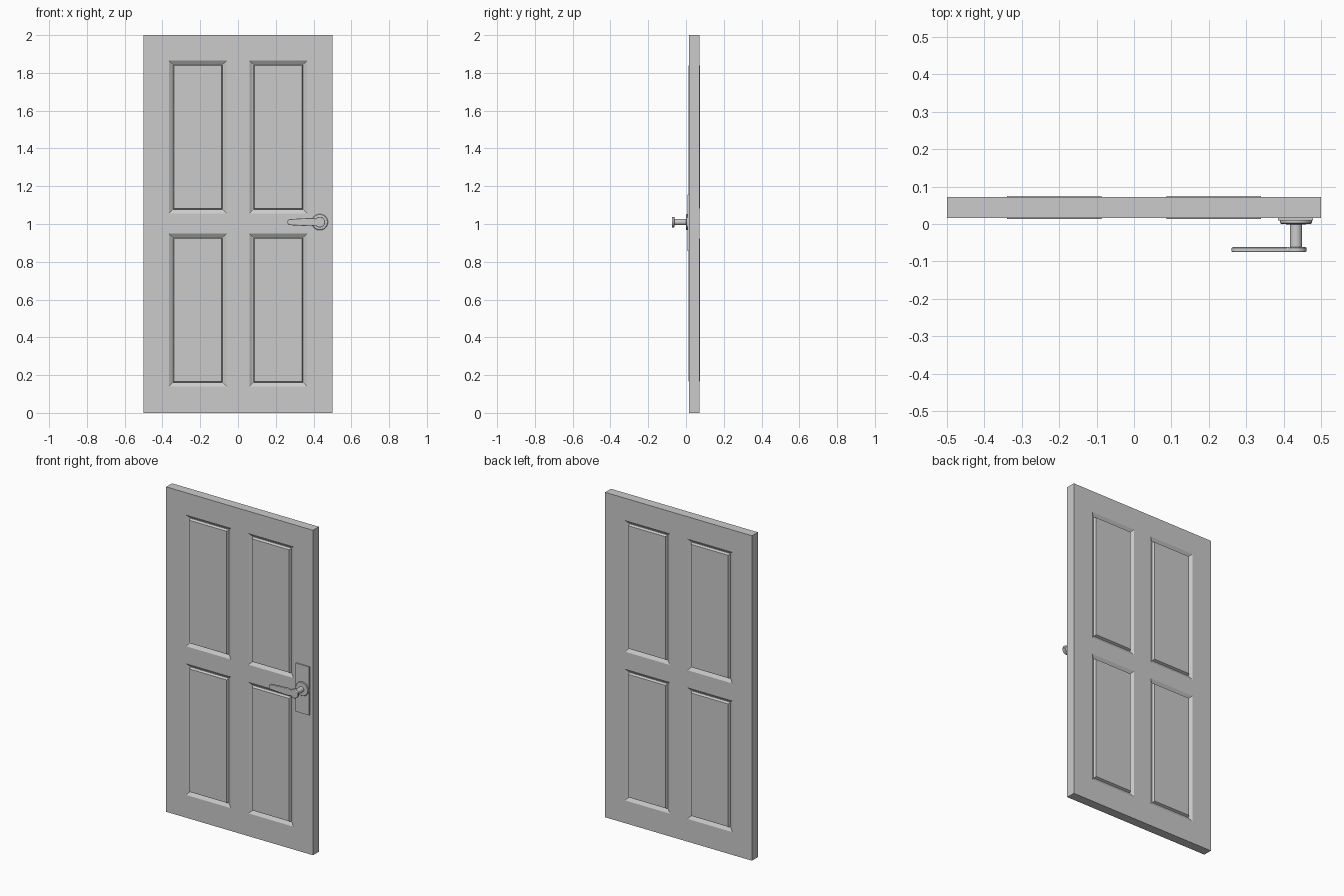
import bpy, bmesh, math

if "Cube" in bpy.data.objects:
    bpy.data.objects.remove(bpy.data.objects["Cube"])

Y_FRONT, Y_BACK = 0.0155, 0.0725


def finish(name, bm, smooth=False):
    bmesh.ops.recalc_face_normals(bm, faces=bm.faces)
    mesh = bpy.data.meshes.new(name)
    bm.to_mesh(mesh)
    bm.free()
    ob = bpy.data.objects.new(name, mesh)
    bpy.context.collection.objects.link(ob)
    if smooth:
        bpy.ops.object.select_all(action='DESELECT')
        bpy.context.view_layer.objects.active = ob
        ob.select_set(True)
        bpy.ops.object.shade_smooth_by_angle(angle=math.radians(35))
    return ob


def extrude_outline(name, pts, y0, y1, bevel=0.0, smooth=False):
    """Extrude an x-z outline from y0 to y1."""
    bm = bmesh.new()
    face = bm.faces.new([bm.verts.new((x, y0, z)) for x, z in pts])
    ext = bmesh.ops.extrude_face_region(bm, geom=[face])
    for v in ext["geom"]:
        if isinstance(v, bmesh.types.BMVert):
            v.co.y = y1
    ob = finish(name, bm, smooth)
    if bevel:
        mod = ob.modifiers.new("soft_edge", 'BEVEL')
        mod.width, mod.segments = bevel, 2
        mod.limit_method, mod.angle_limit = 'ANGLE', math.radians(50)
    return ob


def arc(cx, cz, r, a0, a1, n):
    return [(cx + r * math.cos(math.radians(a0 + (a1 - a0) * i / n)),
             cz + r * math.sin(math.radians(a0 + (a1 - a0) * i / n))) for i in range(n + 1)]


def turned(name, profile, cx, cz, n=32):
    """Lathe a (radius, y) profile around an axis along y."""
    bm = bmesh.new()
    rings = [[bm.verts.new((x, y, z)) for x, z in arc(cx, cz, r, 0, 360, n)[:-1]] for r, y in profile]
    for a, b in zip(rings, rings[1:]):
        for i in range(n):
            bm.faces.new((a[i], a[(i + 1) % n], b[(i + 1) % n], b[i]))
    bm.faces.new(rings[0])
    bm.faces.new(rings[-1])
    return finish(name, bm, True)


# door leaf: grid slab with four panel fields on each face
xs = [-0.5, -0.366, -0.06, 0.06, 0.366, 0.5]
zs = [0, 0.14, 0.95, 1.055, 1.865, 2]
bm = bmesh.new()
grid = [[bm.verts.new((x, Y_FRONT, z)) for z in zs] for x in xs]
for i in range(5):
    for j in range(5):
        bm.faces.new((grid[i][j], grid[i + 1][j], grid[i + 1][j + 1], grid[i][j + 1]))
ext = bmesh.ops.extrude_face_region(bm, geom=bm.faces[:])
for v in ext["geom"]:
    if isinstance(v, bmesh.types.BMVert):
        v.co.y = Y_BACK
bmesh.ops.recalc_face_normals(bm, faces=bm.faces)

# panels: sloped moulding down into a groove, then a slightly proud centre field
panels = []
for f in bm.faces:
    c = f.calc_center_median()
    if abs(f.normal.y) > 0.9 and 0.06 < abs(c.x) < 0.366 and (0.14 < c.z < 0.95 or 1.055 < c.z < 1.865):
        panels.append(f)
for thick, depth in ((0.018, -0.012), (0.003, 0.0), (0.006, 0.0145)):
    bmesh.ops.inset_individual(bm, faces=panels, thickness=thick, depth=depth, use_even_offset=True)
finish("door_leaf", bm)

# handle back plate
extrude_outline("handle_plate", [(0.385, 0.857), (0.478, 0.857), (0.478, 1.155), (0.385, 1.155)],
                0.009, Y_FRONT + 0.001)

# rosette and stem
HX, HZ = 0.433, 1.01
turned("handle_rosette", [(0.043, 0.010), (0.043, 0.003), (0.040, 0.0), (0.021, -0.001)], HX, HZ)
turned("handle_stem", [(0.0165, 0.002), (0.0165, -0.064)], HX, HZ)

# lever: round head tapering to a rounded grip
outline = arc(HX, HZ, 0.028, -140, 140, 20) + [(0.385, 1.032)] + \
    arc(0.277, HZ, 0.016, 95, 265, 10) + [(0.385, 0.988)]
extrude_outline("handle_lever", outline, -0.075, -0.062, 0.0025, True)
